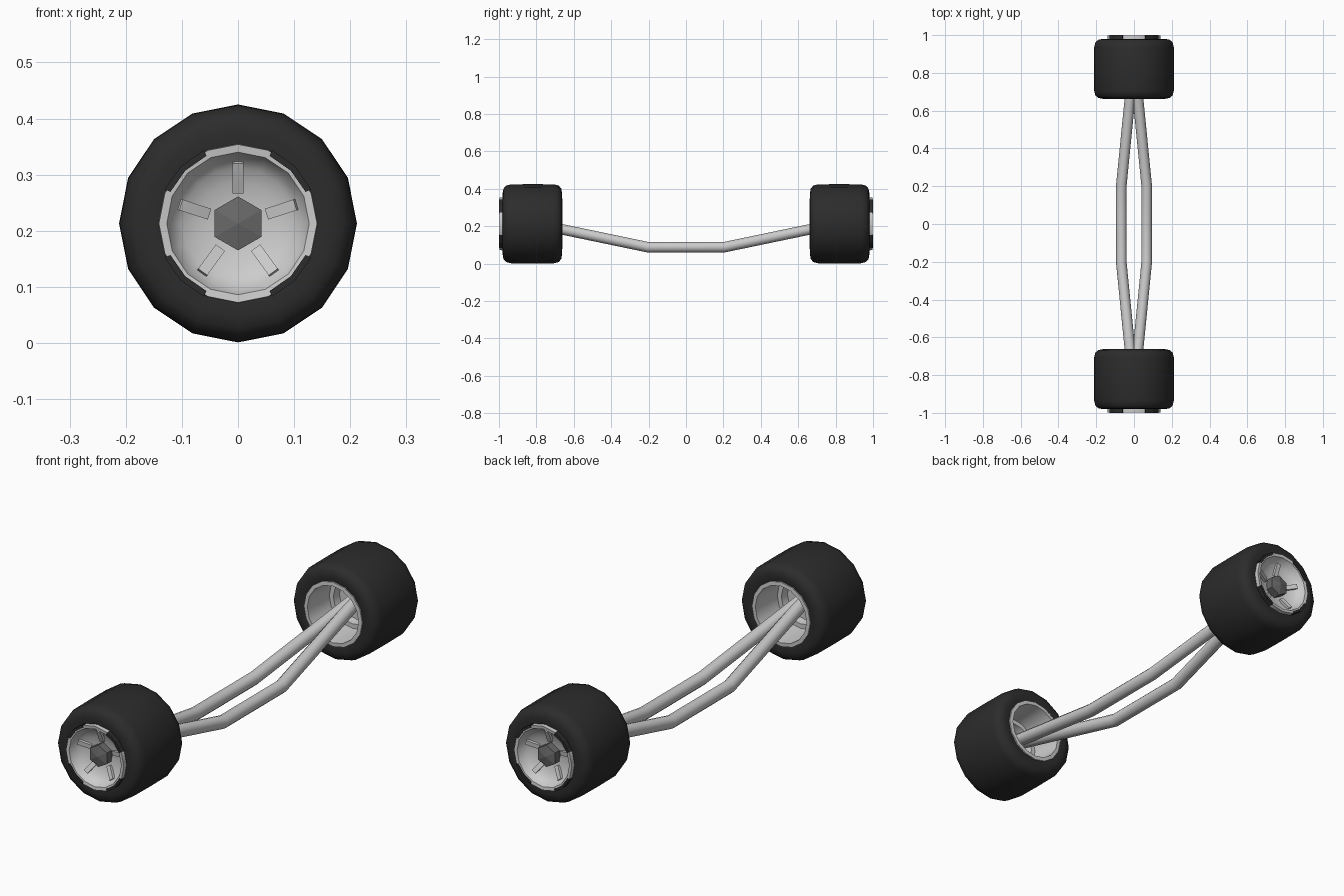
import bpy, bmesh
from math import sin, cos, pi, radians
from mathutils import Matrix, Vector

if "Cube" in bpy.data.objects:
    bpy.data.objects.remove(bpy.data.objects["Cube"])

CZ = 0.213   # axle height


def material(name, v):
    m = bpy.data.materials.new(name)
    m.diffuse_color = (v, v, v, 1)
    m.use_nodes = True
    m.node_tree.nodes["Principled BSDF"].inputs["Base Color"].default_value = m.diffuse_color
    return m


BLACK = material("rubber", 0.025)
DARK = material("dark_metal", 0.14)


def finish(bm, name, mat=None, smooth=40):
    bmesh.ops.remove_doubles(bm, verts=bm.verts, dist=1e-5)
    bmesh.ops.recalc_face_normals(bm, faces=bm.faces)
    me = bpy.data.meshes.new(name)
    bm.to_mesh(me)
    bm.free()
    ob = bpy.data.objects.new(name, me)
    bpy.context.collection.objects.link(ob)
    if mat:
        me.materials.append(mat)
    # every wheel part is repeated on the other side of the axle
    mod = ob.modifiers.new("mirror", 'MIRROR')
    mod.use_axis = (False, True, False)
    bpy.ops.object.select_all(action='DESELECT')
    ob.select_set(True)
    bpy.context.view_layer.objects.active = ob
    if smooth:
        bpy.ops.object.shade_smooth_by_angle(angle=radians(smooth))
    return ob


def lathe(bm, profile, angles, wrap, loop):
    """Revolve (radius, y) points round the axle; angle 0 is straight up."""
    rings = [[bm.verts.new((r * sin(a), y, CZ + r * cos(a))) for r, y in profile]
             for a in angles]
    n, k = len(rings), len(profile)
    for i in range(n if wrap else n - 1):
        A, B = rings[i], rings[(i + 1) % n]
        for j in range(k if loop else k - 1):
            j2 = (j + 1) % k
            bm.faces.new((A[j], A[j2], B[j2], B[j]))
    if not wrap:
        bm.faces.new(rings[0])
        bm.faces.new(rings[-1])


FULL = [2 * pi * i / 16 for i in range(16)]

# tyre
bm = bmesh.new()
lathe(bm, [(0.14, 0.668), (0.165, 0.663), (0.188, 0.667), (0.204, 0.68), (0.211, 0.705),
           (0.212, 0.82), (0.211, 0.935), (0.204, 0.962), (0.188, 0.976), (0.165, 0.98),
           (0.14, 0.978)], FULL, True, True)
finish(bm, "tyre", BLACK)

# rim: dished front, lip, barrel and hollow back
bm = bmesh.new()
lathe(bm, [(0, 0.936), (0.04, 0.938), (0.075, 0.945), (0.1, 0.956), (0.117, 0.97),
           (0.127, 0.995), (0.141, 0.997), (0.142, 0.97), (0.142, 0.662), (0.125, 0.661),
           (0.115, 0.80), (0.095, 0.80), (0.09, 0.835), (0, 0.835)], FULL, True, False)
bmesh.ops.dissolve_degenerate(bm, dist=1e-6, edges=bm.edges)
finish(bm, "rim")

# dark clips on the rim lip
bm = bmesh.new()
for c in (45, 135, 225, 315):
    lathe(bm, [(0.133, 0.975), (0.133, 1.0), (0.144, 1.0), (0.144, 0.975)],
          [radians(c + d) for d in (-20, 0, 20)], False, True)
finish(bm, "rim_clips", BLACK, 0)

# five short spokes bridging the dish
bm = bmesh.new()
slope = Matrix.Rotation(radians(25), 4, 'X')
for i in range(5):
    turn = Matrix.Rotation(i * 2 * pi / 5, 4, 'Y')
    m = (Matrix.Translation((0, 0, CZ)) @ turn @ Matrix.Translation((0, 0.952, 0.084))
         @ Matrix.Rotation(radians(-23), 4, 'X') @ Matrix.Diagonal((0.02, 0.02, 0.058, 1)))
    bmesh.ops.create_cube(bm, size=1, matrix=m)
finish(bm, "spokes", None, 0)

# hexagonal hub nut with a shallow point
bm = bmesh.new()
lathe(bm, [(0, 0.92), (0.048, 0.92), (0.048, 0.973), (0, 0.983)],
      [i * pi / 3 for i in range(6)], True, False)
finish(bm, "hub_nut", DARK, 0)

# twin bent axle rods
cu = bpy.data.curves.new("axle_rods", 'CURVE')
cu.dimensions = '3D'
cu.bevel_depth = 0.028
cu.bevel_resolution = 4
cu.use_fill_caps = True
for s in (-1, 1):
    pts = [(0.006, -0.82, 0.216), (0.067, -0.205, 0.088), (0.067, 0.205, 0.088), (0.006, 0.82, 0.216)]
    sp = cu.splines.new('POLY')
    sp.points.add(3)
    for p, (x, y, z) in zip(sp.points, pts):
        p.co = (s * x, y, z, 1)
    sp.use_smooth = True
rods = bpy.data.objects.new("axle_rods", cu)
bpy.context.collection.objects.link(rods)
